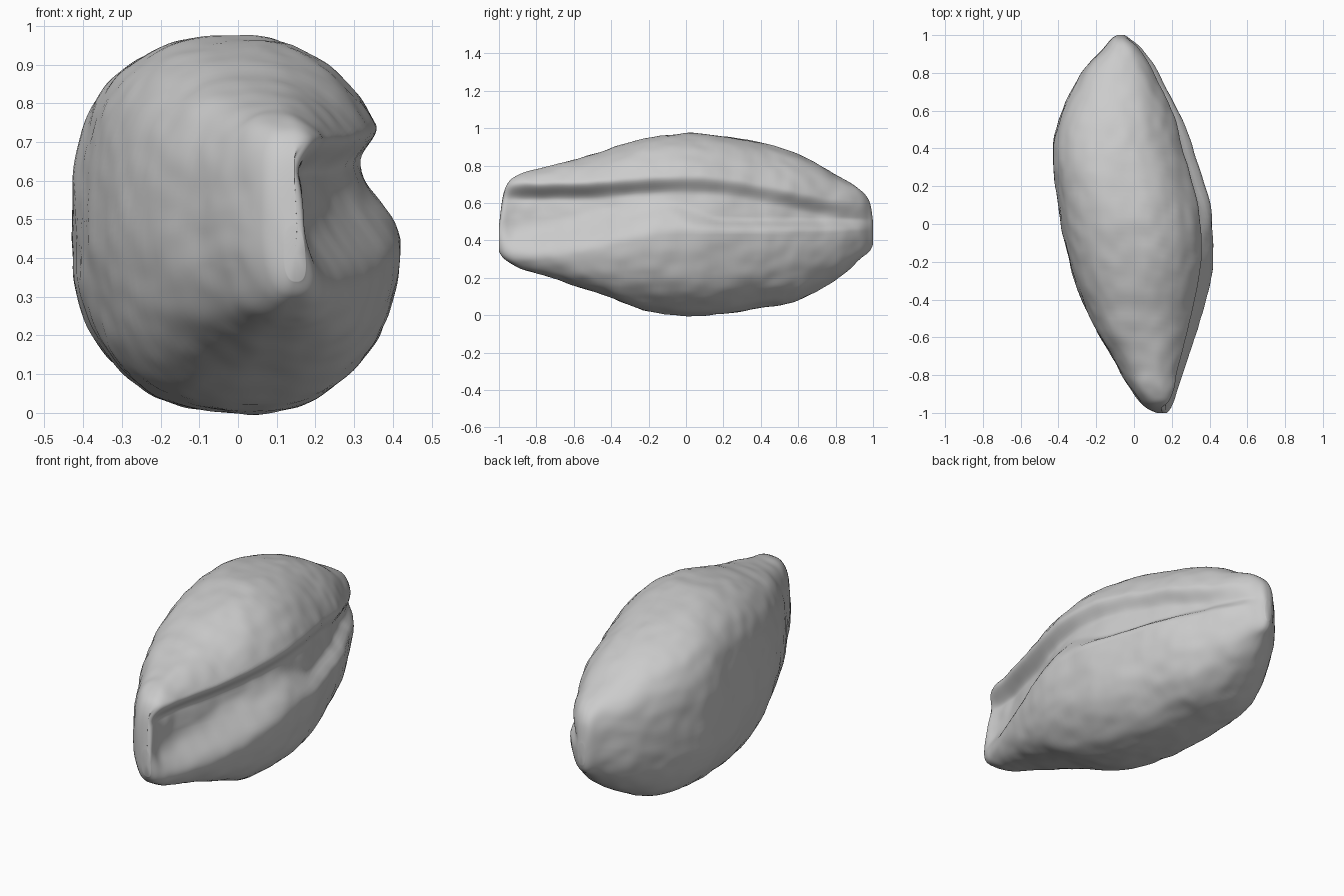
import bpy
import bmesh
import math
from mathutils import Vector, noise

RINGS_PER_SPAN = 10
SIDES = 200

cube = bpy.data.objects.get("Cube")
if cube:
    bpy.data.objects.remove(cube, do_unlink=True)

# Stations along the shell: y, left x, right x, bottom z, top z, groove depth
STATIONS = [
    (-1, .12, .18, .34, .48, .01),
    (-.97, .06, .22, .3, .67, .05),
    (-.9, 0, .25, .26, .75, .09),
    (-.75, -.09, .29, .21, .79, .11),
    (-.5, -.23, .36, .13, .86, .11),
    (-.2, -.34, .42, .02, .95, .09),
    (.1, -.4, .4, 0, .97, .075),
    (.4, -.43, .31, .04, .92, .07),
    (.6, -.38, .235, .08, .86, .07),
    (.8, -.28, .13, .19, .75, .05),
    (.92, -.17, .05, .29, .68, .03),
    (.98, -.12, -.02, .34, .61, .01),
    (1, -.09, -.05, .38, .5, 0),
]


def smoothstep(low, high, value):
    t = max(0, min(1, (value - low) / (high - low)))
    return t * t * (3 - 2 * t)


def spline(a, b, c, d, t):
    """Smooth curve from b to c, steered by the neighbours a and d."""
    return b + t / 2 * (c - a + t * (2 * a - 5 * b + 4 * c - d + t * (3 * (b - c) + d - a)))


def stations():
    """Refine the station list into evenly flowing rings."""
    last = len(STATIONS) - 1
    for i in range(last):
        rows = [STATIONS[max(0, min(last, i + k))] for k in (-1, 0, 1, 2)]
        for step in range(RINGS_PER_SPAN):
            yield [spline(*column, step / RINGS_PER_SPAN) for column in zip(*rows)]
    yield STATIONS[last]


def rounded(value, power):
    return math.copysign(abs(value) ** power, value)


def corner_power(y, on_left, on_top):
    """How square each quarter of the section is: small is boxy, one is round."""
    if on_left:
        return .72 if on_top else .82
    if on_top:
        return 1.02 - .17 * smoothstep(.4, .95, abs(y))
    return .86 - .22 * smoothstep(.1, .6, -y)


def surface_point(station, angle):
    y, left, right, bottom, top, depth = station
    power = corner_power(y, math.cos(angle) < 0, math.sin(angle) > 0)
    side, rise = rounded(math.cos(angle), power), rounded(math.sin(angle), power)
    x = (left + right) / 2 + side * (right - left) / 2
    z = (bottom + top) / 2 + rise * (top - bottom) / 2

    # Long groove: soft under the upper lip, crisp behind the rear lower lip
    if side > 0:
        lower = .45 - .17 * smoothstep(-.1, .95, -y)
        upper = .75 - .14 * smoothstep(.05, 1, y) - .03 * smoothstep(.1, .6, -y)
        rear = smoothstep(-.2, .2, y)
        hollow = smoothstep(lower, lower + .22 - .15 * rear, z)
        hollow *= 1 - smoothstep(upper - .11, upper, z)
        x -= depth * hollow * smoothstep(0, .5, side)

    # Soft uneven dents
    point = Vector((x, y, z))
    bump = noise.noise(point * 5) * .008 + noise.noise(point * 13) * .005
    outward = Vector((side, 0, rise)).normalized()
    return point + outward * bump * smoothstep(0, .1, 1 - abs(y))


# Shell body lofted through the rings
bm = bmesh.new()
rings = []
for station in stations():
    rings.append([bm.verts.new(surface_point(station, math.tau * (k + .5) / SIDES))
                  for k in range(SIDES)])
for first, second in zip(rings, rings[1:]):
    for k in range(SIDES):
        n = (k + 1) % SIDES
        bm.faces.new((first[k], first[n], second[n], second[k]))

# Closed tips
for ring in (rings[0], rings[-1]):
    centre = bm.verts.new(sum((v.co for v in ring), Vector()) / SIDES)
    for k in range(SIDES):
        bm.faces.new((ring[k], ring[(k + 1) % SIDES], centre))
bmesh.ops.recalc_face_normals(bm, faces=bm.faces)

mesh = bpy.data.meshes.new("shell_body")
bm.to_mesh(mesh)
bm.free()
mesh.shade_smooth()
shell = bpy.data.objects.new("shell_body", mesh)
bpy.context.collection.objects.link(shell)

# Plain grey colour
grey = bpy.data.materials.new("plain_grey")
grey.use_nodes = True
colour = (.6, .6, .6, 1)
grey.diffuse_color = colour
grey.node_tree.nodes["Principled BSDF"].inputs["Base Color"].default_value = colour
mesh.materials.append(grey)
